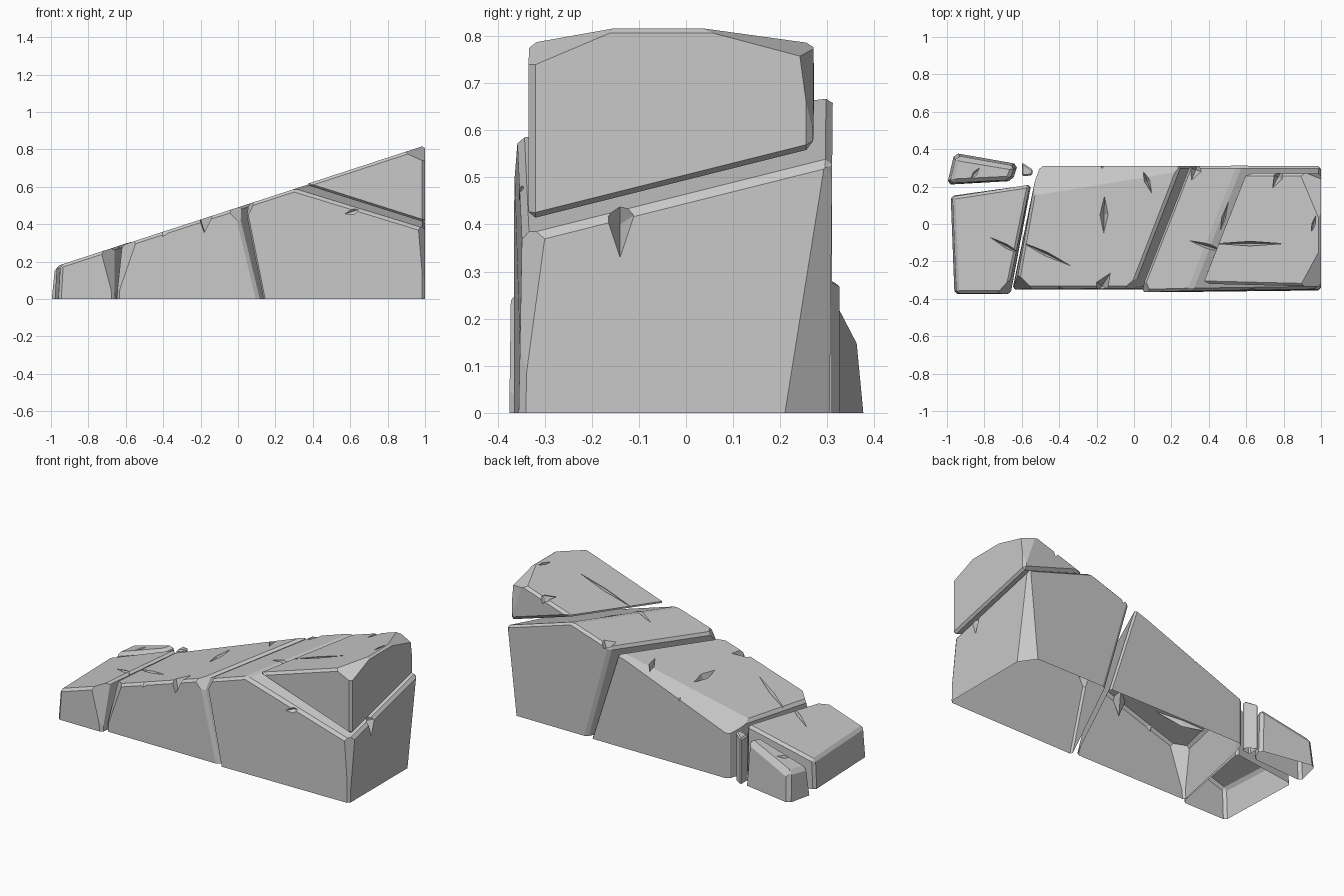
import bpy, bmesh, math
from mathutils import Vector

old = bpy.data.objects.get("Cube")
if old:
    bpy.data.objects.remove(old, do_unlink=True)

stone = bpy.data.materials.new("grey stone")
stone.use_nodes = True
GREY = (0.58, 0.58, 0.58, 1)
stone.diffuse_color = GREY
stone.node_tree.nodes["Principled BSDF"].inputs["Base Color"].default_value = GREY

SLOPE = 0.326
CRACK = Vector((0.31, -0.25, 1))      # tilt of the crack under the upper slab


def surface(x):
    return 0.49 + SLOPE * x


def cut(bm, point, normal):
    """Slice off everything on the normal's side and close the hole."""
    bmesh.ops.bisect_plane(bm, geom=bm.verts[:] + bm.edges[:] + bm.faces[:], dist=1e-5,
                           plane_co=point, plane_no=normal, clear_outer=True)
    rim = [e for e in bm.edges if e.is_boundary]
    if rim:
        bmesh.ops.holes_fill(bm, edges=rim, sides=0)
    bmesh.ops.recalc_face_normals(bm, faces=bm.faces[:])


def chip(bm, a, b, c):
    """Knock off a corner along the plane through three points."""
    a, b, c = Vector(a), Vector(b), Vector(c)
    n = (b - a).cross(c - a)
    mid = sum((v.co for v in bm.verts), Vector()) / len(bm.verts)
    cut(bm, a, n if n.dot(mid - a) < 0 else -n)


def notch_cutter(notches):
    """Diamond-shaped wedges: x, y, z, heading, half length, half width, depth."""
    bm = bmesh.new()
    for x, y, z, heading, length, width, depth in notches:
        along = Vector((math.cos(heading), 0, math.sin(heading)))
        along = Vector((math.cos(heading), math.sin(heading), SLOPE * math.cos(heading)))
        side = Vector((-math.sin(heading), math.cos(heading), -SLOPE * math.sin(heading)))
        up = Vector((0, 0, depth))
        co = Vector((x, y, z))
        pts = [bm.verts.new(co + s * v) for v in (along * length, side * width, up) for s in (1, -1)]
        bmesh.ops.convex_hull(bm, input=pts)
    me = bpy.data.meshes.new("notch_cutter")
    bm.to_mesh(me)
    bm.free()
    ob = bpy.data.objects.new("notch_cutter", me)
    ob.hide_render = True
    bpy.context.collection.objects.link(ob)
    return ob


def block(name, base, upper=None, lift=0, cracks=(), chips=(), notches=(), bevel=0.015):
    """Leaning prism cut by the ramp slope; upper is the outline at half a unit up."""
    upper = upper or base
    bm = bmesh.new()
    low = [bm.verts.new((x, y, 0)) for x, y in base]
    high = [bm.verts.new((2 * u - x, 2 * v - y, 1)) for (x, y), (u, v) in zip(base, upper)]
    n = len(base)
    bm.faces.new(low[::-1])
    bm.faces.new(high)
    for i in range(n):
        j = (i + 1) % n
        bm.faces.new((low[i], low[j], high[j], high[i]))
    cut(bm, (0, 0, surface(0) + lift), (-SLOPE, 0, 1))
    for point, normal in cracks:
        cut(bm, point, normal)
    # worn edges
    edges = [e for e in bm.edges if max(v.co.z for v in e.verts) > 0.01]
    bmesh.ops.bevel(bm, geom=edges, offset=bevel, segments=1, affect='EDGES', clamp_overlap=True)
    for c in chips:
        chip(bm, *c)
    me = bpy.data.meshes.new(name)
    bm.to_mesh(me)
    bm.free()
    ob = bpy.data.objects.new(name, me)
    bpy.context.collection.objects.link(ob)
    # carved nicks
    if notches:
        cutter = notch_cutter(notches)
        mod = ob.modifiers.new("nicks", 'BOOLEAN')
        mod.operation = 'DIFFERENCE'
        mod.solver = 'EXACT'
        mod.object = cutter
        deps = bpy.context.evaluated_depsgraph_get()
        me = bpy.data.meshes.new_from_object(ob.evaluated_get(deps))
        ob.modifiers.clear()
        ob.data = me
        bpy.data.objects.remove(cutter, do_unlink=True)
    # open underside
    bm = bmesh.new()
    bm.from_mesh(me)
    under = [f for f in bm.faces if all(v.co.z < 0.002 for v in f.verts)]
    bmesh.ops.delete(bm, geom=under, context='FACES')
    bm.to_mesh(me)
    bm.free()
    me.materials.clear()
    me.materials.append(stone)
    return ob


def nick(x, y, heading, length, width, depth):
    return (x, y, surface(x), heading, length, width, depth)


# low toe of the ramp
block("toe_block", [(-.96, -.375), (-.66, -.375), (-.55, .21), (-.98, .15)],
      [(-.93, -.36), (-.69, -.37), (-.56, .21), (-.95, .14)], lift=0.002,
      chips=[((-.73, -.37, .25), (-.64, -.27, .28), (-.665, -.375, 0))],
      notches=[nick(-.68, -.12, -.5, .11, .012, .03)])

# loose pieces behind the toe
block("back_rubble_large", [(-1, .21), (-.65, .23), (-.62, .32), (-.96, .38)],
      [(-.95, .24), (-.68, .24), (-.65, .3), (-.93, .33)], bevel=0.02,
      chips=[((-.95, .38, .12), (-.62, .33, .22), (-.8, .31, .235))],
      notches=[nick(-.85, .27, .9, .04, .012, .02)])
block("back_rubble_small", [(-.6, .255), (-.545, .26), (-.54, .29), (-.6, .33)], bevel=0.008, lift=-.02)

# middle block
block("middle_block", [(-.65, -.35), (.11, -.35), (.43, .31), (-.5, .31), (-.53, .23)],
      [(-.62, -.345), (-.01, -.345), (.27, .31), (-.5, .31), (-.53, .23)],
      chips=[((-.54, -.35, .31), (-.63, -.26, .285), (-.65, -.35, 0)),
             ((.12, .31, .51), (0, .24, .49), (-.55, .31, .25)),
             ((-.06, -.35, .47), (.02, -.28, .495), (.03, -.35, .38))],
      notches=[nick(-.16, .05, 1.55, .1, .022, .05),
               nick(-.17, -.33, 1.0, .08, .035, .1),
               nick(-.17, .31, 1.57, .04, .03, .05),
               nick(.07, .23, -1.2, .07, .015, .04),
               nick(-.47, -.16, -.45, .15, .012, .03),
               nick(-.4, -.35, .2, .05, .02, .03)])

# tall block, split from the slab by the slanting crack
block("tall_block", [(.13, -.365), (1, -.355), (1, .305), (.46, .305)],
      [(.03, -.365), (1, -.345), (1, .31), (.32, .31)],
      cracks=[((1, -.32, .38), CRACK)],
      chips=[((1, -.35, 0), (1, -.30, .37), (.96, -.355, .37)),
             ((1, .21, 0), (1, .285, .47), (.93, .31, 0)),
             ((.09, -.365, .52), (.06, -.3, .51), (.035, -.365, .41))],
      notches=[(1, -.14, .42, 0, .06, .03, .09),
               (.62, -.355, .47, 0, .05, .02, .02),
               nick(.43, -.13, -.3, .14, .02, .05),
               nick(.48, .03, 1.3, .12, .015, .05),
               nick(.33, .29, 1.2, .06, .03, .05)])

# upper slab
block("upper_slab", [(.2, -.315), (1, -.335), (1, .27), (.2, .275)], lift=0.005,
      cracks=[((1, -.32, .41), -CRACK)],
      chips=[((1, -.2, .79), (.9, -.33, .78), (1, -.33, .735)),
             ((1, .1, .795), (1, .27, .75), (.9, .27, .78)),
             ((1, .27, .55), (.95, .27, .7), (1, .24, .77))],
      notches=[nick(.62, -.105, 0, .2, .014, .04),
               nick(.77, .25, 1.1, .07, .025, .05),
               nick(.96, .0, 1.3, .06, .012, .02)])
